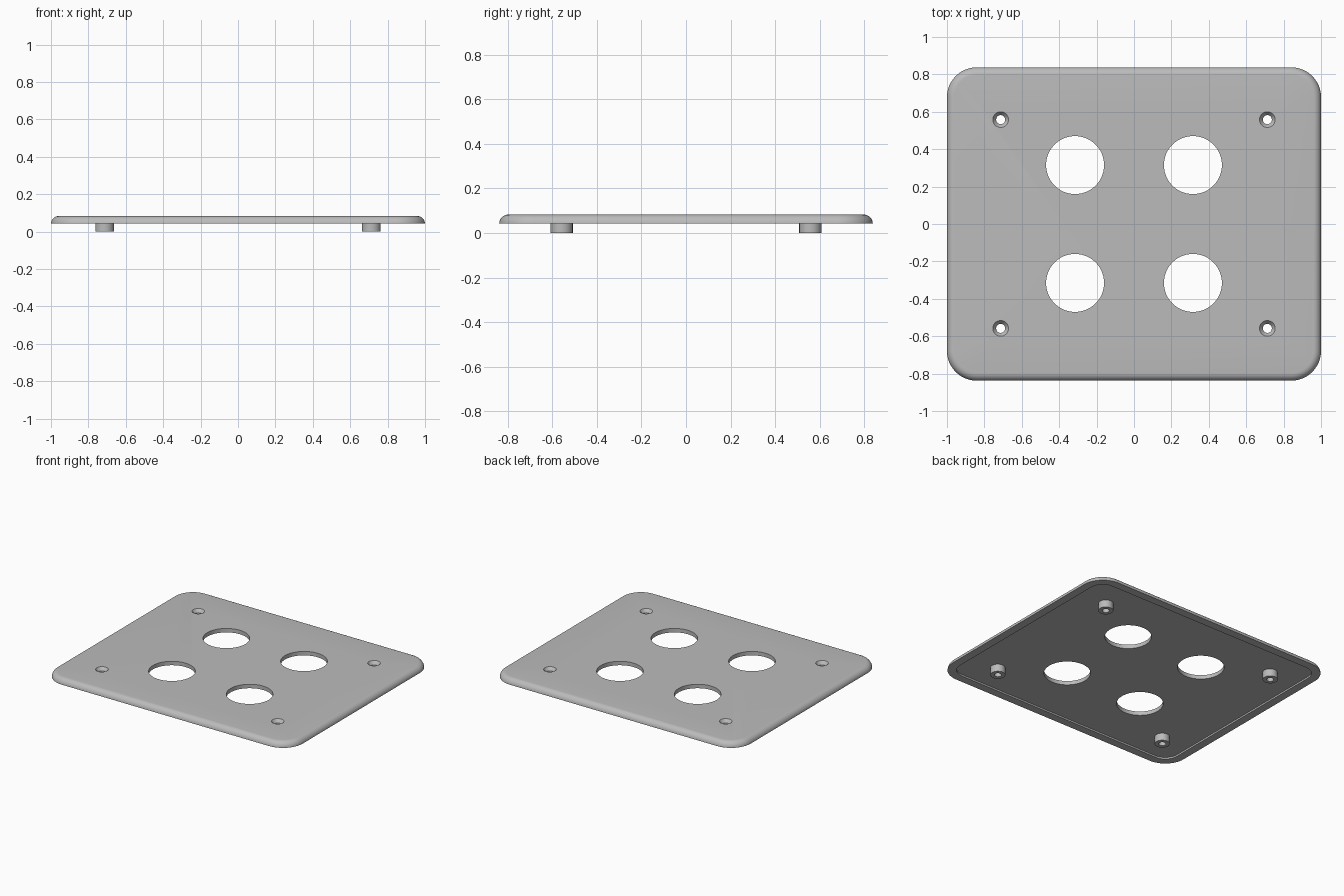
import bpy, bmesh
from math import sin, cos, pi

cube = bpy.data.objects.get("Cube")
if cube:
    bpy.data.objects.remove(cube, do_unlink=True)

grey = bpy.data.materials.new("satin grey")
grey.use_nodes = True
colour = (0.5, 0.5, 0.5, 1)
grey.diffuse_color = colour
grey.node_tree.nodes["Principled BSDF"].inputs["Base Color"].default_value = colour

HALF_X, HALF_Y, CORNER = 1.0, 0.838, 0.16
BASE, TOP, RECESS = 0.042, 0.083, 0.054
EDGE = TOP - BASE
SCREW_X, SCREW_Y, BIG = 0.713, 0.558, 0.315


def rounded_ring(inset, z, steps=12):
    """Rounded rectangle outline, inset from the plate edge."""
    r = CORNER - inset
    points = []
    for quarter, (sx, sy) in enumerate([(1, 1), (-1, 1), (-1, -1), (1, -1)]):
        for i in range(steps + 1):
            a = (quarter + i / steps) * pi / 2
            points.append((sx * (HALF_X - CORNER) + r * cos(a),
                           sy * (HALF_Y - CORNER) + r * sin(a), z))
    return points


def circle_ring(radius, z, sides=48):
    return [(radius * cos(2 * pi * i / sides), radius * sin(2 * pi * i / sides), z)
            for i in range(sides)]


def make_object(name, rings, location=(0, 0, 0), closed=False):
    """Skin a stack of rings, capping the ends or joining last to first."""
    bm = bmesh.new()
    loops = [[bm.verts.new(p) for p in ring] for ring in rings]
    pairs = list(zip(loops, loops[1:]))
    if closed:
        pairs.append((loops[-1], loops[0]))
    else:
        bm.faces.new(loops[0])
        bm.faces.new(loops[-1])
    for low, high in pairs:
        for i in range(len(low)):
            j = (i + 1) % len(low)
            bm.faces.new((low[i], low[j], high[j], high[i]))
    bmesh.ops.recalc_face_normals(bm, faces=bm.faces)
    mesh = bpy.data.meshes.new(name)
    bm.to_mesh(mesh)
    bm.free()
    mesh.materials.append(grey)
    obj = bpy.data.objects.new(name, mesh)
    obj.location = location
    bpy.context.collection.objects.link(obj)
    return obj


def activate(obj):
    bpy.ops.object.select_all(action='DESELECT')
    obj.select_set(True)
    bpy.context.view_layer.objects.active = obj


def cut(target, cutter):
    mod = target.modifiers.new("hole", 'BOOLEAN')
    mod.operation, mod.solver, mod.object = 'DIFFERENCE', 'EXACT', cutter
    cutter.hide_render = True
    activate(target)
    bpy.ops.object.modifier_apply(modifier=mod.name)
    bpy.data.objects.remove(cutter, do_unlink=True)


# Plate: shallow recess below, flat lip, rounded upper edge
rings = [rounded_ring(0.06, RECESS), rounded_ring(0.06, BASE)]
for i in range(9):
    a = i / 8 * pi / 2
    rings.append(rounded_ring(EDGE * (1 - cos(a)), BASE + EDGE * sin(a)))
plate = make_object("cover_plate", rings)

parts = [plate]
for sx, x_name in ((-1, "right"), (1, "left")):
    for sy, y_name in ((-1, "front"), (1, "back")):
        # Large round opening
        cut(plate, make_object("opening_cutter",
                               [circle_ring(0.155, 0, 64), circle_ring(0.155, 0.2, 64)],
                               (sx * BIG, sy * BIG, 0)))
        # Countersunk screw hole
        spot = (sx * SCREW_X, sy * SCREW_Y, 0)
        cut(plate, make_object("screw_hole_cutter",
                               [circle_ring(0.024, 0), circle_ring(0.024, 0.06),
                                circle_ring(0.042, TOP), circle_ring(0.042, 0.2)], spot))
        # Hollow post under the screw hole
        parts.append(make_object(f"{y_name}_{x_name}_screw_post",
                                 [circle_ring(0.05, 0), circle_ring(0.05, RECESS),
                                  circle_ring(0.024, RECESS), circle_ring(0.024, 0)],
                                 spot, closed=True))

for part in parts:
    activate(part)
    bpy.ops.object.shade_smooth_by_angle(angle=pi / 6)
